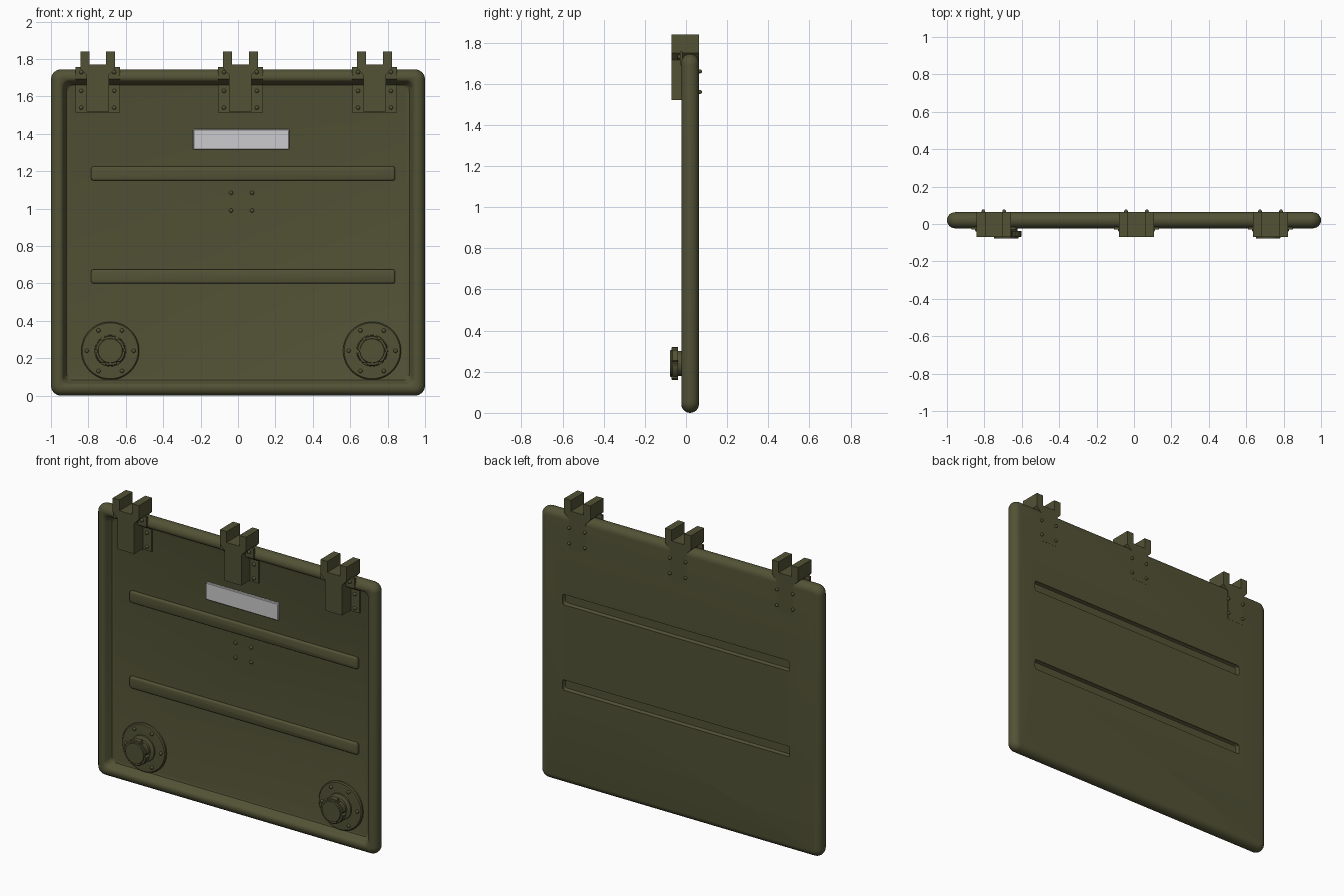
import bpy, bmesh, math
from mathutils import Vector

if "Cube" in bpy.data.objects:
    bpy.data.objects.remove(bpy.data.objects["Cube"])


def material(name, rgb):
    m = bpy.data.materials.new(name)
    m.diffuse_color = (*rgb, 1)
    m.use_nodes = True
    m.node_tree.nodes["Principled BSDF"].inputs["Base Color"].default_value = m.diffuse_color
    return m


OLIVE = material("olive_paint", (0.085, 0.085, 0.037))
GREY = material("light_grey", (0.60, 0.60, 0.61))


def loft(name, rings, mat=OLIVE):
    """Skin a list of equal-length point rings and cap both ends."""
    bm = bmesh.new()
    loops = [[bm.verts.new(p) for p in ring] for ring in rings]
    n = len(loops[0])
    for a, b in zip(loops, loops[1:]):
        for i in range(n):
            j = (i + 1) % n
            bm.faces.new((a[i], a[j], b[j], b[i]))
    bm.faces.new(loops[0])
    bm.faces.new(loops[-1])
    bmesh.ops.recalc_face_normals(bm, faces=bm.faces)
    me = bpy.data.meshes.new(name)
    bm.to_mesh(me)
    bm.free()
    me.materials.append(mat)
    ob = bpy.data.objects.new(name, me)
    bpy.context.collection.objects.link(ob)
    return ob


def rounded(x0, x1, z0, z1, r, y, inset=0.0, n=8):
    """Rounded rectangle facing the front."""
    x0, x1, z0, z1 = x0 + inset, x1 - inset, z0 + inset, z1 - inset
    pts = []
    for k, (cx, cz) in enumerate(((x1 - r, z1 - r), (x0 + r, z1 - r),
                                  (x0 + r, z0 + r), (x1 - r, z0 + r))):
        for i in range(n + 1):
            a = math.pi / 2 * (k + i / n)
            pts.append(Vector((cx + r * math.cos(a), y, cz + r * math.sin(a))))
    return pts


def circle(x, z, r, y, n=48):
    return [Vector((x + r * math.cos(2 * math.pi * i / n), y,
                    z + r * math.sin(2 * math.pi * i / n))) for i in range(n)]


def turned(name, x, z, profile, n=48):
    """Round part along y from (radius, y) pairs."""
    return loft(name, [circle(x, z, r, y, n) for r, y in profile])


def rivet(name, x, z, y, out=-1, r=0.011, h=0.012):
    prof = [(r, y - out * 0.004), (r, y + out * h * 0.3), (r * 0.8, y + out * h * 0.7),
            (r * 0.45, y + out * h * 0.94), (r * 0.1, y + out * h)]
    turned(name, x, z, prof, 12)


FLOOR, BACK = 0.03, 0.063

# Panel: rounded rim with a recessed front
PX = (-1, 1, 0, 1.745)
rings = []
R = 0.043
for i in range(13):
    a = math.pi * i / 12
    d = R * (1 - math.sin(a))
    rings.append(rounded(*PX, 0.055 - d, 0.02 + R * math.cos(a), d))
for d, y in ((0.054, -0.021), (0.062, -0.015), (0.067, -0.006), (0.078, 0.018),
             (0.084, 0.027), (0.092, FLOOR)):
    rings.append(rounded(*PX, 0.035, y, d))
panel = loft("door_panel", rings)

# Pressed ribs: raised on the front, grooved on the back
for k, z in enumerate((0.6, 1.15)):
    box = (-0.785, 0.84, z, z + 0.075)
    loft(f"front_rib_{k}", [rounded(*box, 0.012, y, d, 4) for y, d in
                            ((0.034, 0), (0.02, 0), (0.015, 0.003), (0.012, 0.009))])
    cutter = loft("groove_cutter", [rounded(*box, 0.012, y, d, 4) for y, d in
                                    ((0.08, 0.004), (0.05, 0.004), (0.04, 0.010))])
    cutter.hide_render = True
    mod = panel.modifiers.new("groove", 'BOOLEAN')
    mod.operation = 'DIFFERENCE'
    mod.solver = 'EXACT'
    mod.object = cutter
    bpy.context.view_layer.objects.active = panel
    bpy.ops.object.modifier_apply(modifier=mod.name)
    bpy.data.objects.remove(cutter)

# Label plate
loft("label_plate", [rounded(-0.24, 0.275, 1.315, 1.425, 0.004, y, d, 2) for y, d in
                     ((0.032, 0), (0.018, 0), (0.014, 0.004))], GREY)

# Rivets in the middle of the panel
for x in (-0.037, 0.075):
    for z in (0.99, 1.085):
        rivet("centre_rivet", x, z, FLOOR)

# Hinges
half_fork = [(0.06, 1.52), (0.06, 1.715), (0.093, 1.75), (0.093, 1.84), (0.045, 1.84), (0.045, 1.77)]
fork = half_fork + [(-x, z) for x, z in reversed(half_fork)]
strap = [(-0.03, 1.757), (-0.03, 1.692), (0.02, 1.66), (0.02, 1.515),
         (0.034, 1.515), (0.034, 1.67), (-0.016, 1.70), (-0.016, 1.757)]
for k, cx in enumerate((-0.75, 0.013, 0.73)):
    loft(f"hinge_fork_{k}", [[Vector((cx + x, y, z)) for x, z in fork] for y in (-0.07, 0.0638)])
    loft(f"hinge_strap_{k}", [[Vector((cx + s, y, z)) for y, z in strap] for s in (-0.12, 0.12)])
    for s in (-1, 1):
        for z, y in ((1.73, -0.03), (1.63, 0.02), (1.54, 0.02)):
            rivet("strap_rivet", cx + s * 0.088, z, y)
        for z in (1.56, 1.66):
            rivet("back_rivet", cx + s * 0.056, z, BACK, 1, 0.01, 0.015)

# Latches: bolted disc, stem and notched knob
for k, cx in enumerate((-0.683, 0.717)):
    cz = 0.24
    turned(f"latch_disc_{k}", cx, cz, [(0.155, 0.034), (0.155, 0.02), (0.149, 0.014), (0.09, 0.012)])
    turned(f"latch_stem_{k}", cx, cz, [(0.085, 0.02), (0.083, 0.004), (0.06, -0.002), (0.06, -0.045)])

    def gear(y, r):
        pts = circle(cx, cz, r, y, 72)
        c = Vector((cx, y, cz))
        return [c + (p - c) * (0.87 if i % 12 in (0, 1) else 1) for i, p in enumerate(pts)]

    loft(f"latch_knob_{k}", [gear(-0.038, 0.081), gear(-0.066, 0.081), gear(-0.07, 0.077),
                             circle(cx, cz, 0.066, -0.07, 72), circle(cx, cz, 0.064, -0.078, 72)])
    for i in range(6):
        a = math.radians(60 * i)
        rivet("latch_bolt", cx + 0.125 * math.cos(a), cz + 0.125 * math.sin(a), 0.013)

# Smooth curved surfaces, keep hard edges
bpy.ops.object.select_all(action='SELECT')
bpy.context.view_layer.objects.active = panel
bpy.ops.object.shade_smooth_by_angle(angle=math.radians(32))
